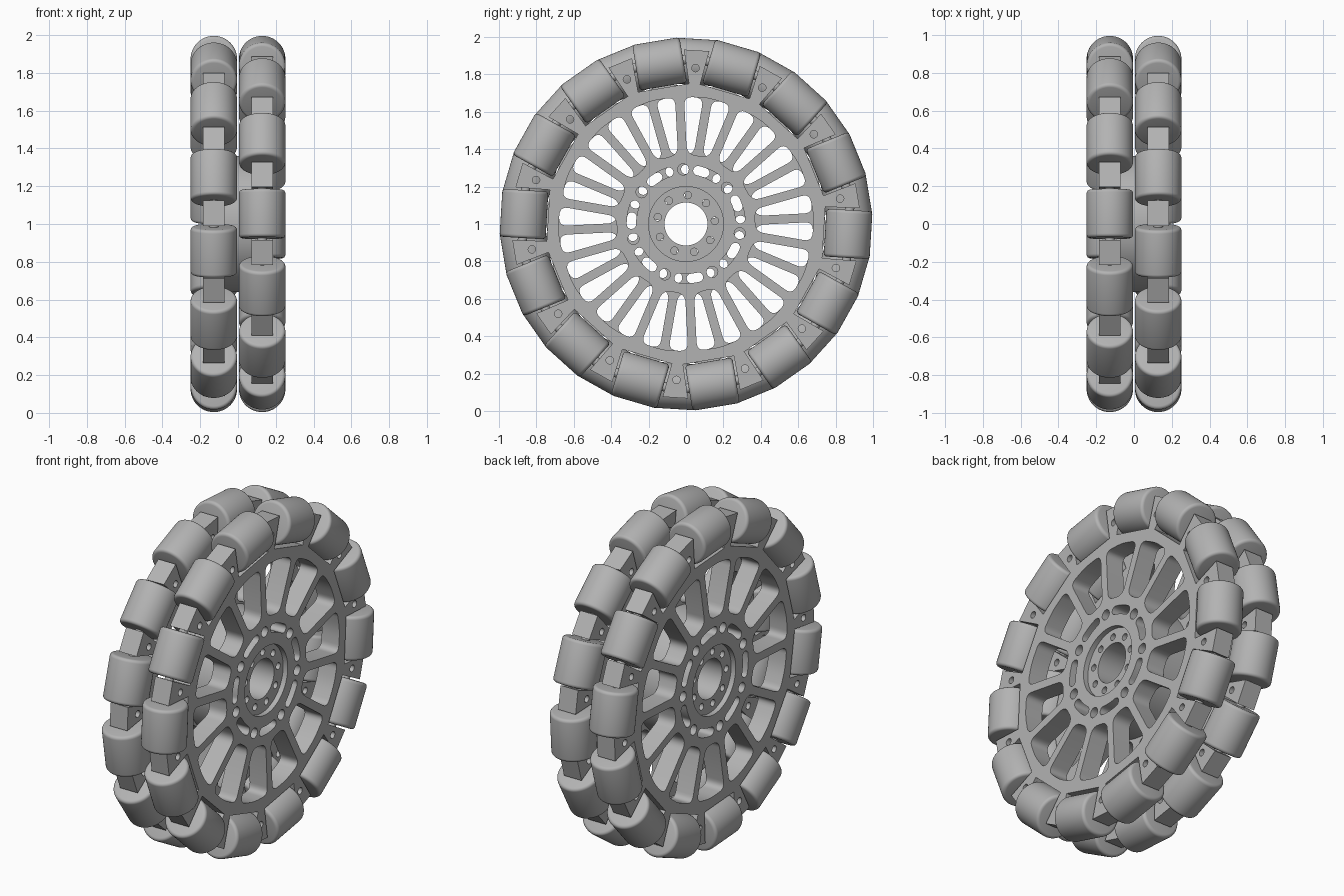
import bpy, bmesh
from math import sin, cos, asin, pi, tau, radians
from mathutils import Matrix, Vector

if "Cube" in bpy.data.objects:
    bpy.data.objects.remove(bpy.data.objects["Cube"])

COUNT = 14                    # rollers per row
PITCH = tau / COUNT
ROW_X = 0.128                 # row centre
HALF = 0.057                  # half thickness of a plate
PHASE = radians(86.5)         # first bracket of the +x row
AXLE_R = 0.868
parts = []

grey = bpy.data.materials.new("light_grey")
grey.use_nodes = True
grey.diffuse_color = (0.45, 0.45, 0.45, 1)
grey.node_tree.nodes["Principled BSDF"].inputs["Base Color"].default_value = (0.45, 0.45, 0.45, 1)


def polar(r, a):
    return Vector((r * cos(a), r * sin(a)))


def circle(r, n=24, centre=Vector((0, 0))):
    return [centre + polar(r, tau * i / n) for i in range(n)]


def rounded(corners, r, n=6):
    """Polygon with each corner replaced by a quadratic fillet."""
    pts = []
    for i, c in enumerate(corners):
        a = c + (corners[i - 1] - c).normalized() * r
        b = c + (corners[(i + 1) % len(corners)] - c).normalized() * r
        for k in range(n + 1):
            t = k / n
            pts.append(a * (1 - t) ** 2 + c * 2 * t * (1 - t) + b * t * t)
    return pts


def arc_slot(r, w, a0, a1, n=8):
    """Curved slot with round ends."""
    steps = [a0 + (a1 - a0) * i / n for i in range(n + 1)]
    pts = [polar(r + w, a) for a in steps]
    pts += [polar(r, a1) + polar(w, a1 + pi * k / n) for k in range(1, n)]
    pts += [polar(r - w, a) for a in reversed(steps)]
    pts += [polar(r, a0) + polar(w, a0 + pi + pi * k / n) for k in range(1, n)]
    return pts


def add_object(name, mesh, matrix):
    obj = bpy.data.objects.new(name, mesh)
    bpy.context.collection.objects.link(obj)
    obj.matrix_world = matrix
    parts.append(obj)
    return obj


def plate(name, loops, x0, x1):
    """Extrude a filled outline with holes along x from x0 to x1."""
    curve = bpy.data.curves.new(name, "CURVE")
    curve.dimensions = "2D"
    curve.fill_mode = "BOTH"
    curve.extrude = abs(x1 - x0) / 2
    for loop in loops:
        s = curve.splines.new("POLY")
        s.points.add(len(loop) - 1)
        for p, co in zip(s.points, loop):
            p.co = (co.x, co.y, 0, 1)
        s.use_cyclic_u = True
    temp = bpy.data.objects.new("temp", curve)
    bpy.context.collection.objects.link(temp)
    deps = bpy.context.evaluated_depsgraph_get()
    mesh = bpy.data.meshes.new_from_object(temp.evaluated_get(deps))
    bpy.data.objects.remove(temp)
    bm = bmesh.new()
    bm.from_mesh(mesh)
    bmesh.ops.remove_doubles(bm, verts=bm.verts, dist=1e-5)
    bmesh.ops.recalc_face_normals(bm, faces=bm.faces)
    bm.to_mesh(mesh)
    bm.free()
    mesh.materials.clear()
    mesh.materials.append(grey)
    turn = Matrix(((0, 0, 1, 0), (1, 0, 0, 0), (0, 1, 0, 0), (0, 0, 0, 1)))
    add_object(name, mesh, Matrix.Translation(((x0 + x1) / 2, 0, 1)) @ turn)


def cylinder_mesh(name, r, length, sides, bevel=0):
    bm = bmesh.new()
    bmesh.ops.create_cone(bm, cap_ends=True, segments=sides, radius1=r, radius2=r, depth=length)
    if bevel:
        rims = [e for e in bm.edges if abs(e.verts[0].co.z - e.verts[1].co.z) < 1e-6]
        bmesh.ops.bevel(bm, geom=rims, offset=bevel, segments=4, profile=0.5, affect="EDGES")
    mesh = bpy.data.meshes.new(name)
    bm.to_mesh(mesh)
    bm.free()
    mesh.materials.append(grey)
    return mesh


roller_mesh = cylinder_mesh("roller", 0.123, 0.256, 64, 0.018)
axle_mesh = cylinder_mesh("roller_axle", 0.025, 0.32, 16)


def build_row(side, label, phase):
    x = side * ROW_X
    inner, outer = x - side * HALF, x + side * HALF
    angles = [phase + i * PITCH for i in range(COUNT)]

    # Rim outline with flared brackets between the rollers
    outline, bracket_holes, windows = [], [], []
    for a in angles:
        out, tan = polar(1, a), polar(1, a + pi / 2)
        for u, v in ((-0.03, 0.75), (-0.068, 0.93), (0.068, 0.93), (0.03, 0.75)):
            outline.append(out * v + tan * u)
        bracket_holes.append(circle(0.02, 16, out * 0.835))
        # Tapered windows leave straight spokes of even width
        mid = a + PITCH * 0.75

        def edge(r, s):
            return polar(r, mid + s * (PITCH / 2 - asin(0.024 / r)))
        windows.append(rounded([edge(0.375, -1), edge(0.68, -1), polar(0.685, mid),
                                edge(0.68, 1), edge(0.375, 1)], 0.045))

    # Hub ring: round holes alternating with curved slots
    ring = []
    for i in range(7):
        a = phase + PITCH / 4 + i * 2 * PITCH
        ring.append(circle(0.03, 20, polar(0.292, a)))
        ring.append(arc_slot(0.292, 0.025, a + PITCH * 0.6, a + PITCH * 1.4))
    bolts = [circle(0.02, 16, polar(0.155, phase + i * tau / 9)) for i in range(9)]

    plate(label + "_wheel_plate",
          [outline, circle(0.2, 64)] + bracket_holes + windows + ring, inner, outer)
    plate(label + "_hub_spacer", [circle(0.36, 64), circle(0.2, 64)] + ring, 0, inner)
    plate(label + "_hub_core", [circle(0.2, 64), circle(0.115, 48)] + bolts,
          0, outer - side * 0.03)

    # Rollers and their axles lie along the tangent
    for i, a in enumerate(angles):
        b = a + PITCH / 2
        m = (Matrix.Translation((x, AXLE_R * cos(b), 1 + AXLE_R * sin(b)))
             @ Matrix.Rotation(b, 4, "X"))
        add_object(f"{label}_roller_{i + 1}", roller_mesh, m)
        add_object(f"{label}_axle_{i + 1}", axle_mesh, m)


build_row(1, "left", PHASE)
build_row(-1, "right", PHASE + PITCH / 2)

# Smooth the curved surfaces, keep edges sharp
bpy.ops.object.select_all(action="DESELECT")
for obj in parts:
    obj.select_set(True)
bpy.context.view_layer.objects.active = parts[0]
bpy.ops.object.shade_smooth_by_angle(angle=radians(30))
